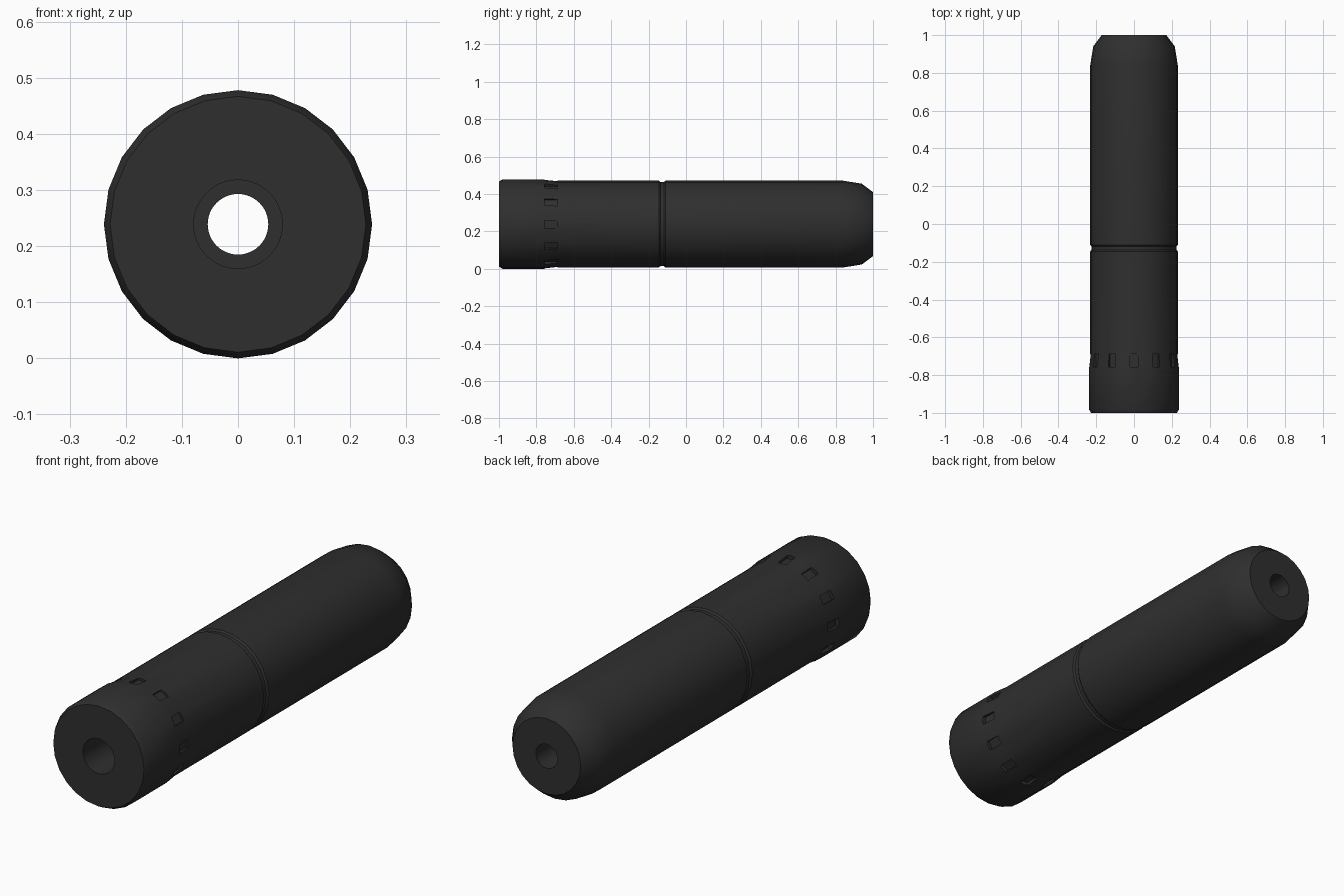
import bpy, bmesh, math
from mathutils import Matrix, Vector

if "Cube" in bpy.data.objects:
    bpy.data.objects.remove(bpy.data.objects["Cube"])

CZ = 0.239      # height of the tube axis
SIDES = 24

black = bpy.data.materials.new("matte_black")
black.diffuse_color = (0.028, 0.028, 0.028, 1)
black.use_nodes = True
black.node_tree.nodes["Principled BSDF"].inputs["Base Color"].default_value = black.diffuse_color


def lathe(name, profile, sides):
    """Closed solid of revolution about the y axis from (radius, y) pairs."""
    bm = bmesh.new()
    rings = []
    for r, y in profile:
        rings.append([bm.verts.new((r * math.sin(2 * math.pi * i / sides), y,
                                    CZ + r * math.cos(2 * math.pi * i / sides)))
                      for i in range(sides)])
    for a, b in zip(rings, rings[1:]):
        for i in range(sides):
            j = (i + 1) % sides
            bm.faces.new((a[i], a[j], b[j], b[i]))
    bm.faces.new(rings[0])
    bm.faces.new(rings[-1])
    bmesh.ops.recalc_face_normals(bm, faces=bm.faces)
    return to_object(name, bm)


def to_object(name, bm):
    mesh = bpy.data.meshes.new(name)
    bm.to_mesh(mesh)
    bm.free()
    mesh.materials.append(black)
    obj = bpy.data.objects.new(name, mesh)
    bpy.context.collection.objects.link(obj)
    return obj


# tube: chamfered front sleeve, taper, narrow groove, rounded rear
body = lathe("tube_body", [
    (0.228, -1.0), (0.239, -0.98), (0.239, -0.755), (0.232, -0.69),
    (0.232, -0.145), (0.225, -0.137), (0.225, -0.118), (0.232, -0.11),
    (0.232, 0.84), (0.216, 0.94), (0.171, 1.0)], SIDES)

# bore: wide front socket stepping down to a narrow through hole
bore = lathe("bore_cutter", [
    (0.079, -1.1), (0.079, -0.7), (0.054, -0.7), (0.054, 1.1)], 48)

# twelve shallow slots around the end of the sleeve
bm = bmesh.new()
for k in range(12):
    turn = Matrix.Translation((0, 0, CZ)) @ Matrix.Rotation(k * math.pi / 6, 4, 'Y')
    place = Matrix.Translation((0, -0.722, 0.247)) @ Matrix.Diagonal((0.04, 0.068, 0.05, 1))
    bmesh.ops.create_cube(bm, size=1, matrix=turn @ place)
slots = to_object("slot_cutters", bm)

for cutter in (bore, slots):
    cutter.hide_render = True
    cutter.hide_viewport = True
    mod = body.modifiers.new("cut_" + cutter.name, 'BOOLEAN')
    mod.operation = 'DIFFERENCE'
    mod.solver = 'EXACT'
    mod.object = cutter

# bake the cuts, then drop the cutters
bpy.context.view_layer.update()
deps = bpy.context.evaluated_depsgraph_get()
cut_mesh = bpy.data.meshes.new_from_object(body.evaluated_get(deps))
body.modifiers.clear()
body.data = cut_mesh
for cutter in (bore, slots):
    bpy.data.objects.remove(cutter)

bpy.context.view_layer.objects.active = body
body.select_set(True)
bpy.ops.object.shade_smooth_by_angle(angle=math.radians(30))
